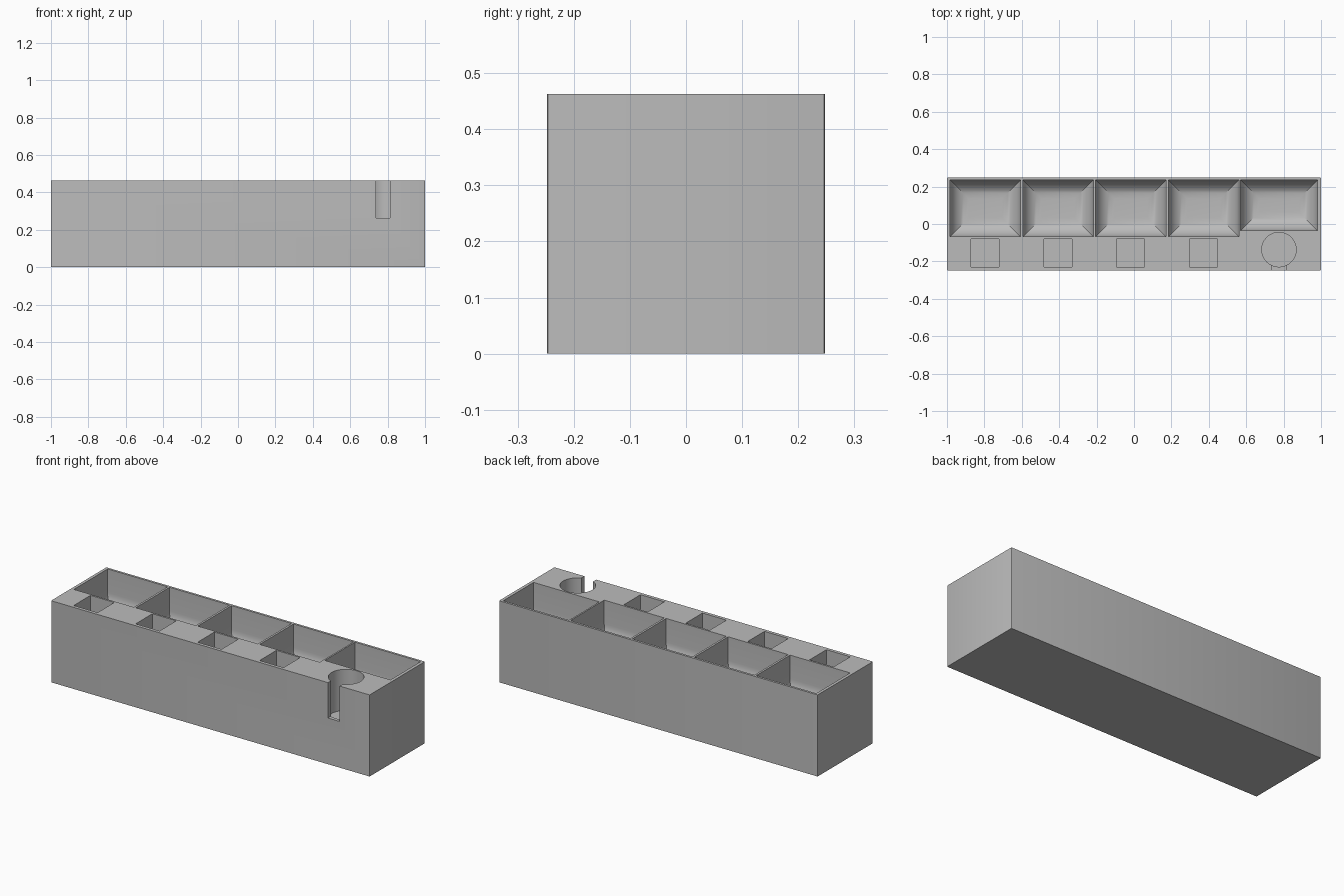
import bpy
import bmesh
import math
from mathutils import Matrix, Vector

if "Cube" in bpy.data.objects:
    bpy.data.objects.remove(bpy.data.objects["Cube"], do_unlink=True)

TOP = 0.463

grey = bpy.data.materials.new("Plain grey")
grey.use_nodes = True
colour = (0.5, 0.5, 0.5, 1)
grey.diffuse_color = colour
grey.node_tree.nodes["Principled BSDF"].inputs["Base Color"].default_value = colour


def finish(name, bm):
    mesh = bpy.data.meshes.new(name)
    bm.to_mesh(mesh)
    bm.free()
    mesh.materials.append(grey)
    obj = bpy.data.objects.new(name, mesh)
    bpy.context.collection.objects.link(obj)
    return obj


def box(name, low, high, radius=0, segments=1, edge_rule=None):
    """Box between two corners, with the edges picked by edge_rule rounded."""
    low, high = Vector(low), Vector(high)
    bm = bmesh.new()
    place = Matrix.Translation((low + high) / 2) @ Matrix.Diagonal((*(high - low), 1))
    bmesh.ops.create_cube(bm, size=1, matrix=place)
    if radius:
        edges = [e for e in bm.edges if edge_rule(*[v.co for v in e.verts])]
        bmesh.ops.bevel(bm, geom=edges, offset=radius, segments=segments,
                        profile=0.5, affect='EDGES')
    return finish(name, bm)


def carve(target, cutter):
    cutter.hide_render = True
    mod = target.modifiers.new(cutter.name, 'BOOLEAN')
    mod.operation = 'DIFFERENCE'
    mod.solver = 'EXACT'
    mod.object = cutter
    bpy.context.view_layer.objects.active = target
    bpy.ops.object.modifier_apply(modifier=mod.name)
    bpy.data.objects.remove(cutter, do_unlink=True)


# Solid block with slightly softened upright edges
block = box("organiser_block", (-1, -0.248, 0), (1, 0.248, TOP), 0.004, 3,
            lambda a, b: abs(a.z - b.z) > 0.1)

# Scoop trays along the back, rounded where the walls meet the floor
trays = [(-0.983 + 0.389 * i, -0.606 + 0.389 * i, -0.068, 0.23) for i in range(4)]
trays.append((0.57, 0.982, -0.036, 0.22))
for x0, x1, y0, floor in trays:
    carve(block, box("tray_cutter", (x0, y0, floor), (x1, 0.235, TOP + 0.1), 0.1, 10,
                     lambda a, b: max(a.z, b.z) < TOP))

# Square pockets in front of the first four trays
for i in range(4):
    x = -0.796 + 0.389 * i
    carve(block, box("pocket_cutter", (x - 0.075, -0.229, 0.262),
                     (x + 0.075, -0.079, TOP + 0.1)))

# Round well with a narrow slot opening to the front
bm = bmesh.new()
bmesh.ops.create_cone(bm, cap_ends=True, segments=64, radius1=0.092, radius2=0.092,
                      depth=0.4, matrix=Matrix.Translation((0.775, -0.137, 0.43)))
carve(block, finish("well_cutter", bm))
carve(block, box("slot_cutter", (0.738, -0.3, 0.262), (0.812, -0.137, TOP + 0.1)))

# Smooth curved walls, crisp corners
bpy.ops.object.select_all(action='DESELECT')
block.select_set(True)
bpy.context.view_layer.objects.active = block
bpy.ops.object.shade_smooth_by_angle(angle=math.radians(30))
